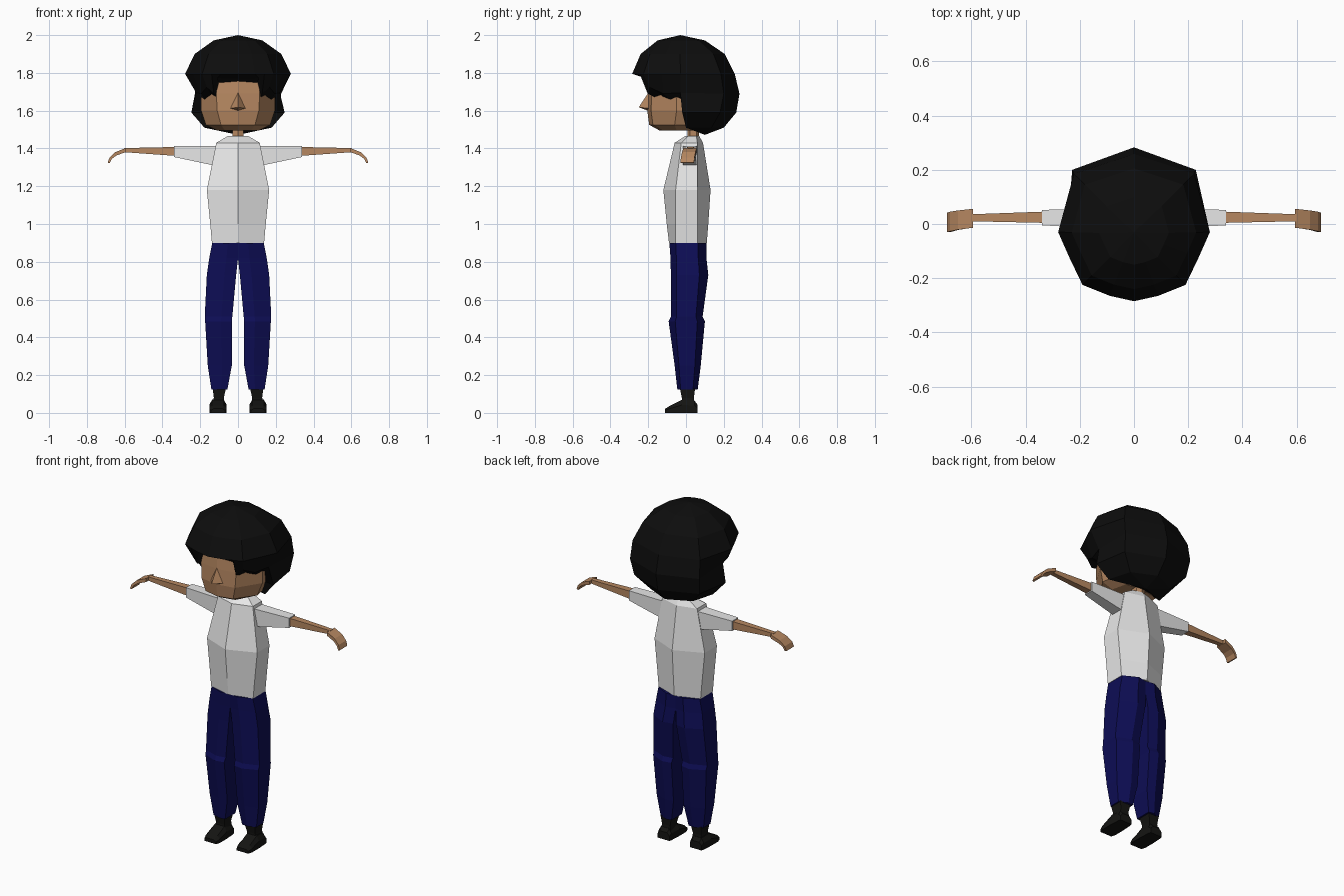
import bpy, bmesh


def material(name, rgb):
    m = bpy.data.materials.new(name)
    m.diffuse_color = (*rgb, 1)
    return m


BLACK = material("hair_black", (0.004, 0.004, 0.004))
SHOE = material("shoe_black", (0.007, 0.007, 0.006))
SKIN = material("skin", (0.47, 0.245, 0.12))
WHITE = material("shirt_white", (0.8, 0.8, 0.8))
NAVY = material("trouser_navy", (0.004, 0.004, 0.09))


def loft(name, rings, mat, start_tip=None, end_tip=None):
    """Bridge rings of 3D points; close ends with a fan to a tip or a flat cap."""
    bm = bmesh.new()
    vs = [[bm.verts.new(p) for p in r] for r in rings]
    n = len(vs[0])
    for a, b in zip(vs, vs[1:]):
        for i in range(n):
            j = (i + 1) % n
            bm.faces.new((a[i], a[j], b[j], b[i]))
    for ring, tip in ((vs[0], start_tip), (vs[-1], end_tip)):
        if tip:
            t = bm.verts.new(tip)
            for i in range(n):
                bm.faces.new((ring[i], ring[(i + 1) % n], t))
        else:
            bm.faces.new(ring)
    bmesh.ops.recalc_face_normals(bm, faces=bm.faces)
    me = bpy.data.meshes.new(name)
    bm.to_mesh(me)
    bm.free()
    me.materials.append(mat)
    ob = bpy.data.objects.new(name, me)
    bpy.context.collection.objects.link(ob)
    return ob


def sym(half):
    """Complete a ring given from front centre to back centre on the +x side."""
    return half + [(-x, y, z) for x, y, z in half[-2:0:-1]]


def at(z, pts):
    return [(x, y, z) for x, y in pts]


# Shirt body: z, half width, front centre, front corner, back corner, back centre
torso = []
for z, w, f, fc, bc, b in ((0.90, 0.138, -0.09, -0.055, 0.06, 0.11),
                           (1.00, 0.147, -0.102, -0.055, 0.06, 0.118),
                           (1.18, 0.165, -0.12, -0.055, 0.06, 0.13),
                           (1.43, 0.115, -0.06, -0.025, 0.06, 0.09),
                           (1.465, 0.055, -0.005, 0.01, 0.055, 0.07)):
    torso.append(sym(at(z, [(0, f), (w, fc), (w, bc), (0, b)])))
loft("shirt_body", torso, WHITE)

# Neck
loft("neck", [sym(at(z, [(0, 0.008), (0.03, 0.02), (0.03, 0.055), (0, 0.068)]))
              for z in (1.43, 1.54)], SKIN)

# Head
head = [
    at(1.495, [(0, -0.14), (0.07, -0.125), (0.11, -0.05), (0.09, 0.04), (0, 0.05)]),
    at(1.525, [(0, -0.195), (0.09, -0.175), (0.17, -0.06), (0.15, 0.05), (0, 0.1)]),
    at(1.60, [(0, -0.205), (0.11, -0.185), (0.195, -0.05), (0.18, 0.06), (0, 0.15)]),
    at(1.69, [(0, -0.2), (0.115, -0.182), (0.197, -0.05), (0.18, 0.06), (0, 0.15)]),
    at(1.80, [(0, -0.19), (0.11, -0.175), (0.18, -0.05), (0.16, 0.06), (0, 0.15)]),
]
loft("head", [sym(h) for h in head], SKIN)

# Nose
loft("nose", [[(0, -0.19, 1.71), (0.045, -0.19, 1.612), (0, -0.19, 1.595),
               (-0.045, -0.19, 1.612)]], SKIN, end_tip=(0, -0.25, 1.618))

# Hair: a faceted dome, a jagged fringe, and a full back down to the nape
rim = [(0, -0.285), (0.09, -0.265), (0.14, -0.245), (0.19, -0.225),
       (0.238, -0.125), (0.28, -0.03), (0.222, 0.185), (0, 0.258)]


def dome(s, z):
    return at(z, [(x * s, -0.035 + (y + 0.035) * s) for x, y in rim])


fringe = [(0, -0.21, 1.77), (0.11, -0.207, 1.772), (0.128, -0.203, 1.69),
          (0.165, -0.193, 1.725), (0.195, -0.12, 1.69), (0.222, -0.03, 1.695),
          (0.228, 0.2, 1.69), (0, 0.283, 1.69)]
inner = [(0, 0), (0.05, 0), (0.07, 0), (0.1, 0), (0.13, 0)]
hair = [
    dome(0.46, 1.972), dome(0.82, 1.90), dome(1, 1.795), fringe,
    at(1.59, inner + [(0.247, -0.02), (0.215, 0.18), (0, 0.266)]),
    at(1.51, [(x * 0.7, 0.02) for x, y in inner] + [(0.178, 0.0), (0.14, 0.135), (0, 0.2)]),
]
loft("hair", [sym(h) for h in hair], BLACK,
     start_tip=(0, -0.03, 2.0), end_tip=(0, 0.1, 1.472))

for s, side in ((1, "left"), (-1, "right")):
    def limb(name, sections, mat):
        """Sections: top x, top z, bottom x, bottom z, front y, back y."""
        loft(f"{side}_{name}", [[(s * xt, y0, zt), (s * xt, y1, zt),
                                 (s * xb, y1, zb), (s * xb, y0, zb)]
                                for xt, zt, xb, zb, y0, y1 in sections], mat)

    # Sleeve, forearm and drooping hand
    limb("sleeve", [(0.08, 1.413, 0.08, 1.30, -0.018, 0.058),
                    (0.34, 1.413, 0.34, 1.355, -0.005, 0.052)], WHITE)
    limb("forearm", [(0.32, 1.408, 0.32, 1.36, 0.004, 0.046),
                     (0.60, 1.402, 0.60, 1.38, 0.01, 0.036)], SKIN)
    limb("hand", [(0.595, 1.402, 0.597, 1.38, -0.014, 0.056),
                  (0.65, 1.38, 0.645, 1.362, -0.021, 0.05),
                  (0.68, 1.352, 0.668, 1.345, -0.027, 0.045),
                  (0.69, 1.325, 0.68, 1.322, -0.03, 0.042)], SKIN)

    # Trouser leg: z, inner x, outer x, front y, back y
    leg = []
    for z, xi, xo, yf, yb in ((0.90, 0.0, 0.136, -0.088, 0.108),
                              (0.82, 0.0, 0.152, -0.082, 0.108),
                              (0.73, 0.01, 0.165, -0.08, 0.118),
                              (0.51, 0.03, 0.176, -0.08, 0.088),
                              (0.485, 0.033, 0.174, -0.092, 0.1),
                              (0.25, 0.033, 0.16, -0.06, 0.078),
                              (0.125, 0.056, 0.141, -0.046, 0.062)):
        xm = xi + (xo - xi) * 0.4
        leg.append([(s * x, y, z) for x, y in (
            (xi, yf * 0.9), (xm, yf), (xo, yf * 0.62),
            (xo, yb * 0.6), (xm, yb), (xi, yb * 0.9))])
    loft(f"{side}_trouser_leg", leg, NAVY)

    # Ankle: narrow between the cuff and the shoe
    limb("ankle", [(0.064, 0.13, 0.134, 0.13, -0.032, 0.048),
                   (0.075, 0.08, 0.128, 0.08, -0.022, 0.042),
                   (0.07, 0.045, 0.135, 0.045, -0.02, 0.045)], SHOE)

    # Shoe: cross-sections from toe to heel as y, inset, top height
    shoe = []
    for y, inset, h in ((-0.11, 0.008, 0.022), (-0.085, 0.0, 0.038),
                        (-0.02, 0.0, 0.07), (0.045, 0.004, 0.065), (0.06, 0.008, 0.045)):
        a, b = 0.06 + inset, 0.152 - inset
        shoe.append([(s * a, y, 0), (s * b, y, 0), (s * b, y, h * 0.6),
                     (s * (b - 0.015), y, h), (s * (a + 0.015), y, h), (s * a, y, h * 0.6)])
    loft(f"{side}_shoe", shoe, SHOE)
